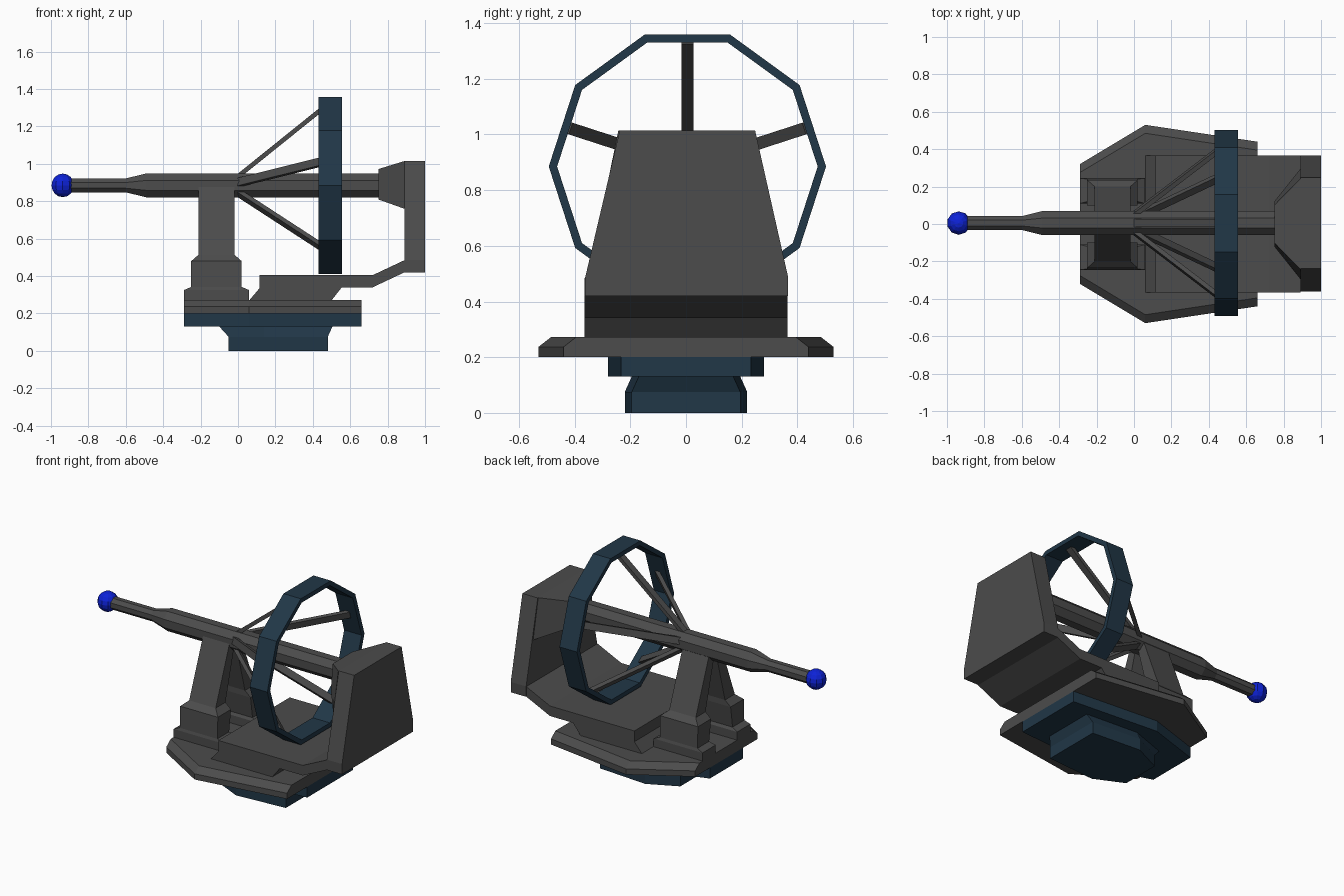
import bpy, bmesh
from math import pi, cos, sin
from mathutils import Vector, Matrix

if "Cube" in bpy.data.objects:
    bpy.data.objects.remove(bpy.data.objects["Cube"])

AXIS_Z = 0.885   # height of barrel and ring axis
AXIS_Y = 0.005


def material(name, rgb):
    m = bpy.data.materials.new(name)
    m.diffuse_color = (*rgb, 1)
    m.use_nodes = True
    m.node_tree.nodes["Principled BSDF"].inputs["Base Color"].default_value = m.diffuse_color
    return m


GREY = material("dark_grey", (0.072, 0.072, 0.072))
NAVY = material("navy", (0.015, 0.038, 0.063))
BLUE = material("bright_blue", (0.004, 0.016, 0.68))


def finish(name, bm, mat):
    bmesh.ops.recalc_face_normals(bm, faces=bm.faces)
    me = bpy.data.meshes.new(name)
    bm.to_mesh(me)
    bm.free()
    me.materials.append(mat)
    ob = bpy.data.objects.new(name, me)
    bpy.context.collection.objects.link(ob)
    return ob


def loft(name, sections, mat, closed=False):
    """Skin a list of matching point loops; cap the ends or join them."""
    bm = bmesh.new()
    loops = [[bm.verts.new(p) for p in s] for s in sections]
    n = len(loops[0])
    pairs = list(zip(loops, loops[1:])) + ([(loops[-1], loops[0])] if closed else [])
    for a, b in pairs:
        for i in range(n):
            j = (i + 1) % n
            bm.faces.new((a[i], a[j], b[j], b[i]))
    if not closed:
        bm.faces.new(loops[0])
        bm.faces.new(loops[-1])
    return finish(name, bm, mat)


def rect_z(z, x0, x1, y0, y1):
    return [(x0, y0, z), (x1, y0, z), (x1, y1, z), (x0, y1, z)]


def rect_x(x, y, z0, z1, y_low):
    return [(x, -y_low, z0), (x, y_low, z0), (x, y, z1), (x, -y, z1)]


def hexa(z, half):
    """Six-sided outline mirrored across y, from three (x, y) points."""
    return [(x, y, z) for x, y in half] + [(x, -y, z) for x, y in reversed(half)]


def circle(x, r, n, offset=0.0):
    return [(x, AXIS_Y + r * cos(2 * pi * (i + offset) / n),
             AXIS_Z + r * sin(2 * pi * (i + offset) / n)) for i in range(n)]


# Base: foot, blue plate and chamfered grey turntable
foot = [(-0.05, 0.13), (0.14, 0.22), (0.48, 0.195)]
flare = [(-0.10, 0.11), (0.14, 0.195), (0.505, 0.17)]
loft("base_foot", [hexa(0, foot), hexa(0.075, foot), hexa(0.13, flare)], NAVY)

plan = [(-0.29, 0.32), (0.06, 0.53), (0.66, 0.44)]
lower = [(x, y * 0.53) for x, y in plan]
loft("lower_plate", [hexa(0.13, lower), hexa(0.20, lower)], NAVY)
inset = [(x, y - 0.045) for x, y in plan]
loft("turntable", [hexa(0.20, plan), hexa(0.237, plan), hexa(0.272, inset)], GREY)

# Deck reaching back to the rear shield
profile = [(0.06, 0.27), (0.115, 0.335), (0.115, 0.405), (0.72, 0.405), (0.89, 0.485),
           (0.89, 0.42), (0.72, 0.34), (0.555, 0.34), (0.50, 0.27)]
loft("deck", [[(x, y, z) for x, z in profile] for y in (-0.365, 0.365)], GREY)

# Rear shield and the housing that holds the barrel end
loft("rear_shield", [rect_z(0.42, 0.89, 1.0, -0.362, 0.367),
                     rect_z(0.487, 0.89, 1.0, -0.362, 0.367),
                     rect_z(1.015, 0.89, 1.0, -0.238, 0.248)], GREY)
loft("barrel_housing", [rect_x(0.75, 0.10, 0.81, 0.972, 0.12),
                        rect_x(0.89, 0.243, 0.76, 1.015, 0.295)], GREY)

# Pair of leaning legs with stepped feet
for side, label in ((1, "left"), (-1, "right")):
    steps = [(0.27, -0.29, 0.06, 0.11, 0.245), (0.325, -0.29, 0.06, 0.11, 0.245),
             (0.342, -0.25, 0.02, 0.12, 0.24), (0.48, -0.25, 0.02, 0.10, 0.235),
             (0.515, -0.21, -0.02, 0.10, 0.20), (0.88, -0.21, -0.02, 0.0, 0.058)]
    loft(label + "_leg", [rect_z(z, a, b, side * c, side * d) for z, a, b, c, d in steps], GREY)

# Eight-sided stepped barrel with flats facing up and sideways
k = 1 / cos(pi / 8)
loft("barrel", [circle(x, r * k, 8, 0.5) for x, r in
                ((-0.94, 0.037), (-0.60, 0.037), (-0.49, 0.064), (0.80, 0.064))], GREY)

# Ball at the barrel tip
bm = bmesh.new()
bmesh.ops.create_uvsphere(bm, u_segments=10, v_segments=8, radius=0.063,
                          matrix=Matrix.Translation((-0.937, AXIS_Y, AXIS_Z)))
finish("tip_ball", bm, BLUE)

# Ten-sided ring around the barrel
loft("ring", [circle(x, r, 10) for x, r in
              ((0.43, 0.498), (0.555, 0.498), (0.555, 0.468), (0.43, 0.468))], NAVY, closed=True)

# Five struts from the barrel out to the ring
for i in range(5):
    a = pi / 2 + i * 2 * pi / 5
    out = Vector((0, cos(a), sin(a)))
    side = Vector((0, -sin(a), cos(a))) * 0.022
    centre = Vector((0, AXIS_Y, AXIS_Z))
    p = centre + Vector((-0.01, 0, 0)) + out * 0.04
    q = centre + Vector((0.50, 0, 0)) + out * 0.45
    up = (q - p).cross(side).normalized() * 0.012
    loft(f"strut_{i + 1}", [[c + side + up, c - side + up, c - side - up, c + side - up]
                            for c in (p, q)], GREY)
